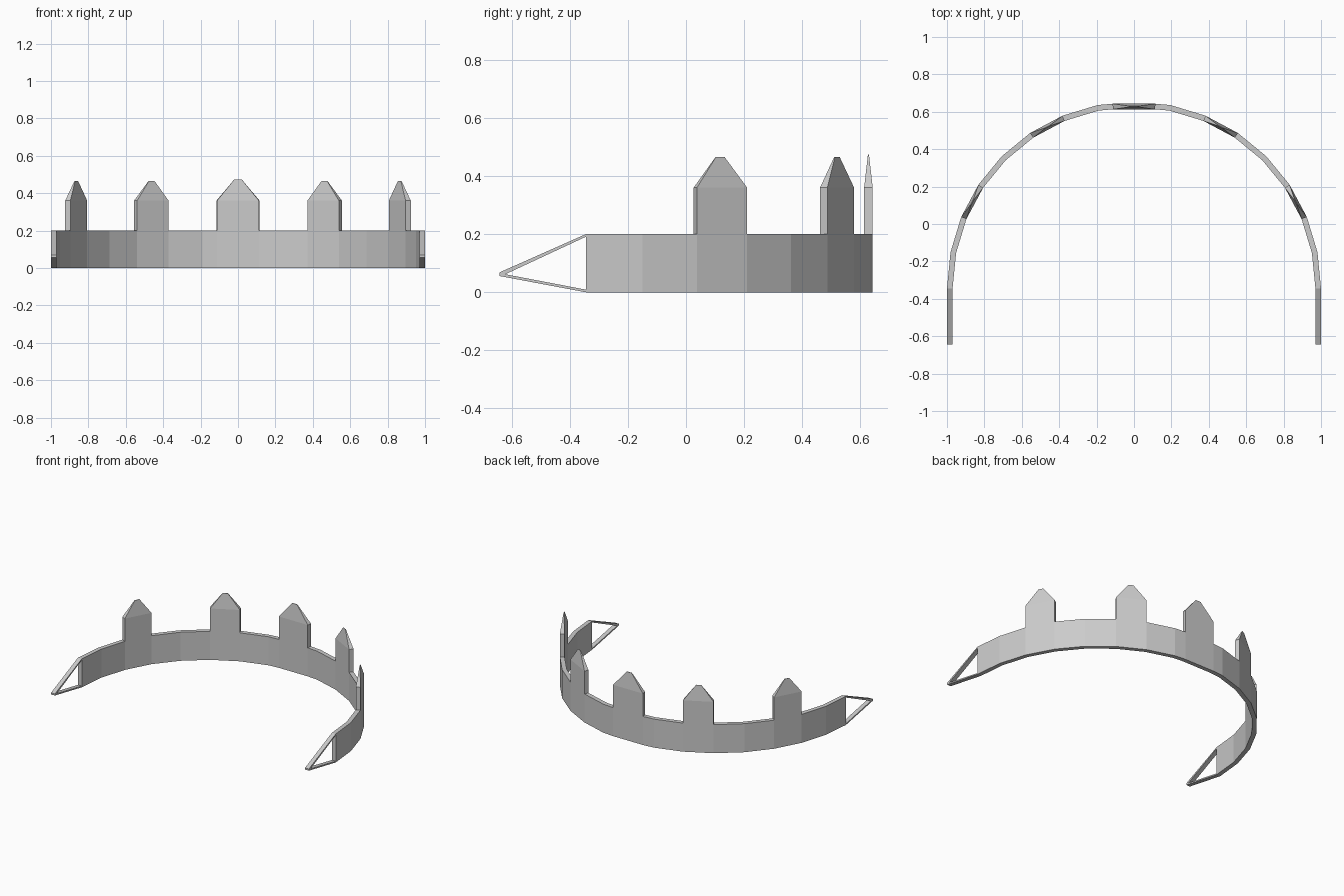
import bpy, bmesh, math
from mathutils import Vector

if "Cube" in bpy.data.objects:
    bpy.data.objects.remove(bpy.data.objects["Cube"])

CY, R, T = -0.345, 1.0, 0.03      # arc centre, outer radius, wall thickness
H, WALL, TIP = 0.2, 0.36, 0.466   # band top, merlon shoulder, merlon peak


def finish(bm, name):
    bmesh.ops.recalc_face_normals(bm, faces=bm.faces)
    me = bpy.data.meshes.new(name)
    bm.to_mesh(me)
    bm.free()
    ob = bpy.data.objects.new(name, me)
    bpy.context.collection.objects.link(ob)
    return ob


# Plan of the half ring: 32-sided circle, flattened at the middle merlon
half = [(0.115, 0.988)]
half += [(math.sin(math.radians(11.25 * i)), math.cos(math.radians(11.25 * i)))
         for i in range(1, 9)]
plan = [(-x, y) for x, y in reversed(half)] + half

# Band: quad cross-sections joined along the arc
bm = bmesh.new()
rings = []
for x, y in plan:
    rings.append([bm.verts.new((x * r, CY + y * r, z))
                  for r, z in ((R, 0), (R, H), (R - T, H), (R - T, 0))])
tops = []
for a, b in zip(rings, rings[1:]):
    for k in range(4):
        n = (k + 1) % 4
        f = bm.faces.new((a[k], a[n], b[n], b[k]))
        if k == 1:
            tops.append(f)
bm.faces.new(rings[0])
bm.faces.new(rings[-1])
bmesh.ops.recalc_face_normals(bm, faces=bm.faces)

# Merlons: raise five top faces, then taper them to a small thin ridge
mid = len(tops) // 2
for off in (-6, -3, 0, 3, 6):
    f = tops[mid + off]
    f = bmesh.ops.extrude_discrete_faces(bm, faces=[f])['faces'][0]
    for v in f.verts:
        v.co.z = WALL
    f = bmesh.ops.extrude_discrete_faces(bm, faces=[f])['faces'][0]
    c = f.calc_center_median()
    along = Vector((-(c.y - CY), c.x, 0)).normalized()
    across = Vector((along.y, -along.x, 0))
    for v in f.verts:
        d = v.co - c
        v.co = c + along * d.dot(along) * 0.17 + across * d.dot(across) * 0.12
        v.co.z = TIP + (0.008 if off == 0 else 0)
finish(bm, "crenellated_band")

# Open triangular end frames, mirrored to both sides
profile = [(-0.345, H), (-0.643, 0.068), (-0.643, 0.056), (-0.345, 0),
           (-0.345, 0.009), (-0.622, 0.062), (-0.345, 0.191)]
bm = bmesh.new()
outer = [bm.verts.new((R, y, z)) for y, z in profile]
inner = [bm.verts.new((R - T, y, z)) for y, z in profile]
bm.faces.new(outer)
bm.faces.new(inner[::-1])
for i in range(len(profile)):
    j = (i + 1) % len(profile)
    bm.faces.new((outer[i], inner[i], inner[j], outer[j]))
frame = finish(bm, "end_frame")
mirror = frame.modifiers.new("mirror", 'MIRROR')
mirror.use_mirror_merge = False
